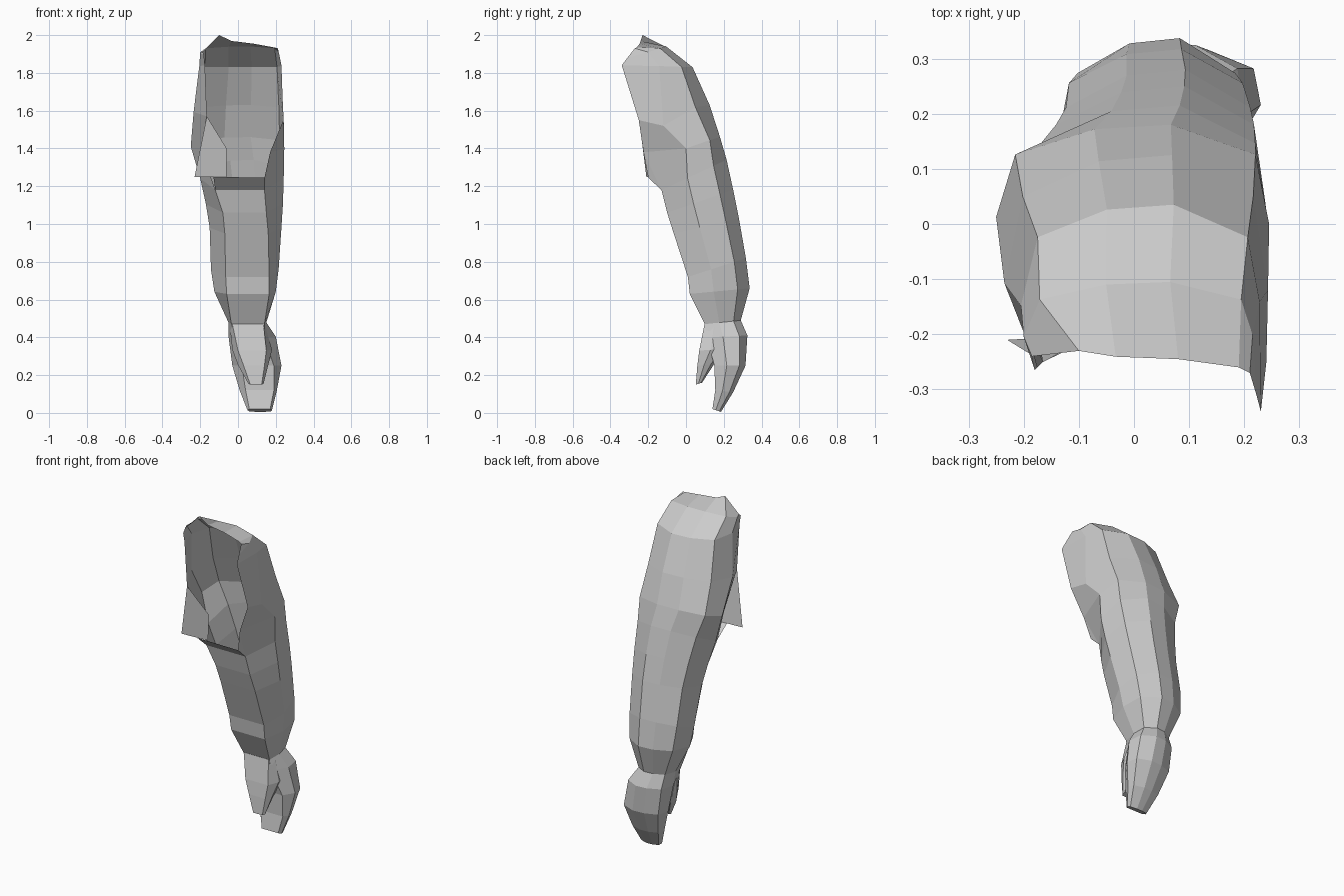
import bpy, bmesh


def ring(zf, zb, yf, yb, xl, xr, fl, fr):
    """Eight-point cross-section, tilted from the front height to the back height."""
    w = xr - xl
    pts = [(fl, 0), (xl, .38), (xl + .07 * w, .8), (xl + .36 * w, .97),
           (xl + .64 * w, 1), (xr - .05 * w, .8), (xr, .4), (fr, 0)]
    return [(x, yf + (yb - yf) * t, zf + (zb - zf) * t) for x, t in pts]


def make(name, rings, open_until=0, cap=False, panels=()):
    """Loft the rings; the first rows stay open at the front."""
    bm = bmesh.new()
    rows = [[bm.verts.new(p) for p in r] for r in rings]
    for k, (a, b) in enumerate(zip(rows, rows[1:])):
        for i in range(7 if k < open_until else 8):
            j = (i + 1) % 8
            bm.faces.new((a[i], a[j], b[j], b[i]))
    if cap:
        bm.faces.new(rows[-1])
    for p in panels:
        bm.faces.new([bm.verts.new(v) for v in p])
    bmesh.ops.remove_doubles(bm, verts=bm.verts, dist=.002)
    bmesh.ops.recalc_face_normals(bm, faces=bm.faces)
    me = bpy.data.meshes.new(name)
    bm.to_mesh(me)
    bm.free()
    ob = bpy.data.objects.new(name, me)
    bpy.context.collection.objects.link(ob)
    return ob


# Sleeve: open armhole at the front of the shoulder, closed tube below
sleeve = [ring(*r) for r in (
    (1.93, 1.97, -.26, -.24, -.17, .21, -.175, .215),
    (1.89, 1.94, -.265, -.105, -.20, .215, -.18, .222),
    (1.84, 1.83, -.26, .035, -.205, .228, -.175, .23),
    (1.57, 1.63, -.25, .125, -.235, .24, -.165, .24),
    (1.38, 1.46, -.09, .18, -.25, .245, -.19, .18),
    (1.18, 1.34, -.13, .215, -.20, .242, -.12, .14),
    (1.06, 1.18, -.10, .25, -.17, .238, -.08, .15),
    (.95, 1.03, -.065, .28, -.15, .23, -.07, .16),
    (.72, .82, .01, .317, -.143, .215, -.065, .165),
    (.63, .66, .02, .337, -.125, .20, -.06, .165),
    (.47, .49, .10, .29, -.05, .15, -.035, .14))]
# Shoulder corners
sleeve[0][0] = sleeve[0][1] = (-.185, -.24, 1.91)
sleeve[0][2] = (-.10, -.23, 2.0)
sleeve[0][4] = (.08, -.245, 1.955)
sleeve[0][5:] = [(.19, -.26, 1.935), (.21, -.27, 1.93), (.212, -.275, 1.925)]
sleeve[1][7] = (.222, -.31, 1.88)
sleeve[2][7] = (.23, -.34, 1.84)
# Right edge of the armhole folds in below the shoulder
sleeve[3][6] = (.243, -.12, 1.52)
sleeve[3][7] = (.24, -.25, 1.55)
sleeve[4][6] = (.245, 0, 1.40)
sleeve[4][7] = (.17, -.225, 1.38)

# Loose flap, ledge and fold at the lower edge of the armhole
corner = (.14, -.20, 1.245)
flap = [sleeve[3][0], (-.23, -.21, 1.25), (-.06, -.20, 1.25), (-.06, -.19, 1.40)]
ledge = [(-.13, -.205, 1.25), corner, sleeve[5][7], sleeve[5][0]]
fold = [sleeve[4][7], corner, sleeve[5][7]]
make("sleeve", sleeve, open_until=5, panels=(flap, ledge, fold))

# Mitten-like hand
make("hand", [sleeve[-1]] + [ring(*r) for r in (
    (.40, .41, .11, .325, -.05, .20, -.01, .14),
    (.25, .25, .15, .315, -.03, .23, .02, .19),
    (.12, .11, .155, .25, .01, .205, .04, .19),
    (.02, .005, .14, .185, .05, .18, .06, .17))], cap=True)

# Thumb in front of the palm
make("thumb", [ring(*r) for r in (
    (.47, .48, .098, .23, -.045, .14, -.03, .135),
    (.33, .34, .07, .22, -.03, .18, .0, .15),
    (.25, .26, .06, .15, .0, .16, .03, .14),
    (.15, .16, .052, .085, .055, .135, .065, .125))], cap=True)
